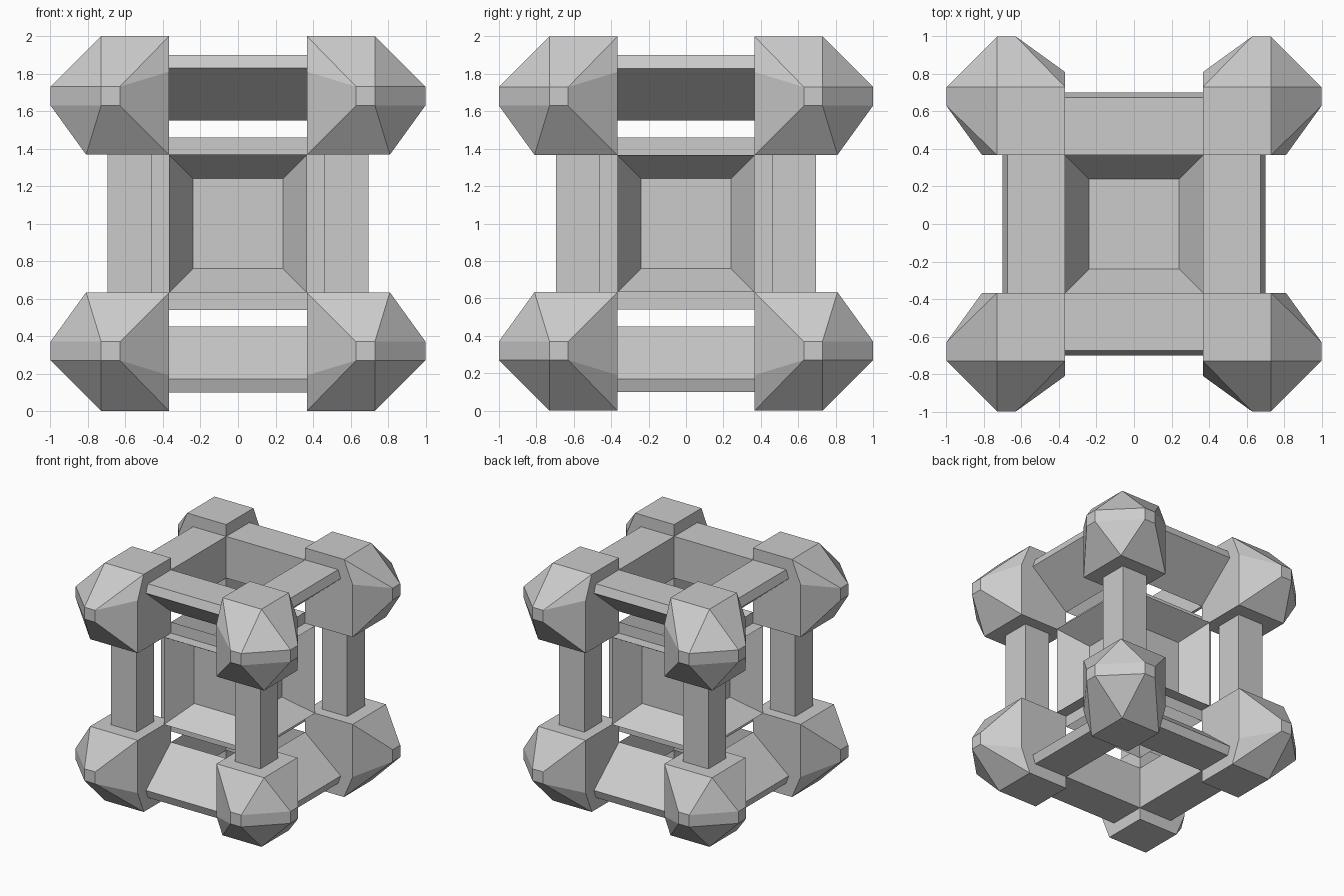
import bpy, bmesh
from math import radians
from itertools import product
from mathutils import Matrix, Vector

if "Cube" in bpy.data.objects:
    bpy.data.objects.remove(bpy.data.objects["Cube"])

CENTRE = Vector((0, 0, 1))
A, B, C, D = 0.367, 0.73, 0.63, 0.81   # inner edge, outer facet, small facet, bulge


def finish(name, bm):
    bmesh.ops.translate(bm, verts=bm.verts, vec=CENTRE)
    bmesh.ops.recalc_face_normals(bm, faces=bm.faces)
    mesh = bpy.data.meshes.new(name)
    bm.to_mesh(mesh)
    bm.free()
    bpy.context.collection.objects.link(bpy.data.objects.new(name, mesh))


def hull(name, points):
    bm = bmesh.new()
    for p in points:
        bm.verts.new(p)
    bmesh.ops.convex_hull(bm, input=bm.verts)
    bmesh.ops.dissolve_limit(bm, angle_limit=radians(1), verts=bm.verts, edges=bm.edges)
    finish(name, bm)


# Faceted corner knobs, mirrored to all eight corners
knob = [(x, y, 1) for x in (A, B) for y in (A, B)]
knob += [(a, 1, b) for a in (C, B) for b in (C, B)]
knob += [(1, a, b) for a in (C, B) for b in (C, B)]
knob += [(A, D, D), (D, A, D), (D, D, A), (A, D, A), (D, A, A), (A, A, A)]
for sx, sy, sz in product((-1, 1), repeat=3):
    hull("corner_knob", [(x * sx, y * sy, z * sz) for x, y, z in knob])

# Wedge-shaped horizontal rails, four sides at top and bottom
rail = [(A, 0.90), (0.675, 0.90), (0.70, 0.83), (A, 0.55)]
for sz in (-1, 1):
    for k in range(4):
        turn = Matrix.Rotation(radians(90 * k), 3, 'Z')
        hull("horizontal_rail", [turn @ Vector((x, -y, z * sz))
                                 for x in (-0.38, 0.38) for y, z in rail])

# Square upright posts
for sx, sy in product((-1, 1), repeat=2):
    hull("upright_post", [(sx * x, sy * y, z) for x in (0.46, 0.695)
                          for y in (0.46, 0.695) for z in (-0.38, 0.38)])

# Core: cube with a raised rim and a tapered pocket on every face
bm = bmesh.new()
bmesh.ops.create_cube(bm, size=2 * A)
for face in list(bm.faces):
    n = face.normal.copy()
    rim = bmesh.ops.extrude_discrete_faces(bm, faces=[face])["faces"][0]
    bmesh.ops.translate(bm, verts=rim.verts, vec=n * (0.46 - A))
    floor = bmesh.ops.extrude_discrete_faces(bm, faces=[rim])["faces"][0]
    for v in floor.verts:
        across = v.co - n * v.co.dot(n)
        v.co = across * (0.24 / A) + n * 0.24
finish("pocketed_core", bm)
